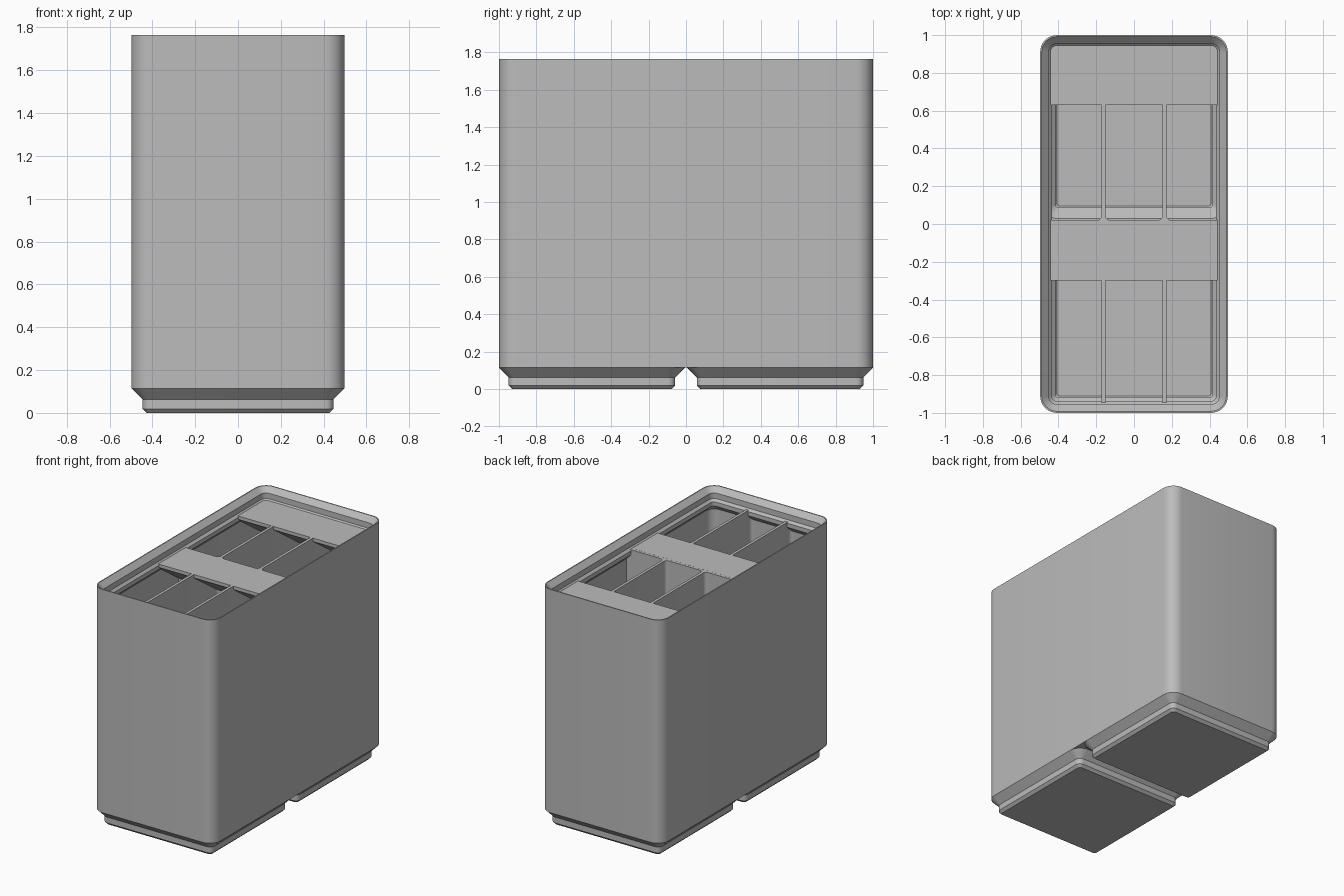
import bpy, bmesh, math

if "Cube" in bpy.data.objects:
    bpy.data.objects.remove(bpy.data.objects["Cube"])

GREY = bpy.data.materials.new("plain grey")
GREY.use_nodes = True
GREY.diffuse_color = (0.5, 0.5, 0.5, 1)
GREY.node_tree.nodes["Principled BSDF"].inputs["Base Color"].default_value = GREY.diffuse_color

# Main sizes
HX, HY, R = 0.497, 1.0, 0.09       # half width, half depth, corner radius
FOOT_TOP, SHELF_Z, TOP = 0.114, 1.677, 1.765
FLOOR = 0.03


def finish(name, bm):
    bmesh.ops.recalc_face_normals(bm, faces=bm.faces)
    mesh = bpy.data.meshes.new(name)
    bm.to_mesh(mesh)
    bm.free()
    mesh.materials.append(GREY)
    obj = bpy.data.objects.new(name, mesh)
    bpy.context.collection.objects.link(obj)
    bpy.ops.object.select_all(action="DESELECT")
    obj.select_set(True)
    bpy.context.view_layer.objects.active = obj
    bpy.ops.object.shade_smooth_by_angle(angle=math.radians(30))
    return obj


def rounded_ring(bm, cy, hx, hy, r, z, steps=8):
    verts = []
    for k, (sx, sy) in enumerate([(1, 1), (-1, 1), (-1, -1), (1, -1)]):
        for i in range(steps + 1):
            a = math.pi / 2 * (k + i / steps)
            verts.append(bm.verts.new((sx * (hx - r) + r * math.cos(a),
                                       cy + sy * (hy - r) + r * math.sin(a), z)))
    return verts


def loft(name, cy, hy, profile, closed):
    """Sweep a (height, inset) profile around a rounded rectangle."""
    bm = bmesh.new()
    rings = [rounded_ring(bm, cy, HX - d, hy - d, max(R - d, 0.015), z) for z, d in profile]
    pairs = list(zip(rings, rings[1:]))
    if closed:
        pairs.append((rings[-1], rings[0]))
    for a, b in pairs:
        for i in range(len(a)):
            j = (i + 1) % len(a)
            bm.faces.new((a[i], a[j], b[j], b[i]))
    return bm, rings


def prism(name, outline, place, lo, hi):
    """Extrude a flat outline from lo to hi; place() maps to 3D."""
    bm = bmesh.new()
    a, b = [[bm.verts.new(place(u, v, w)) for u, v in outline] for w in (lo, hi)]
    bm.faces.new(a)
    bm.faces.new(b)
    for i in range(len(a)):
        j = (i + 1) % len(a)
        bm.faces.new((a[i], a[j], b[j], b[i]))
    return finish(name, bm)


def upright(u, v, w):
    return (u, v, w)


def sideways(u, v, w):
    return (w, u, v)


def rect(x0, x1, y0, y1):
    return [(x0, y0), (x1, y0), (x1, y1), (x0, y1)]


# Outer wall with the stepped stacking lip
wall_profile = [(FOOT_TOP, 0), (TOP, 0), (TOP, 0.008), (1.728, 0.045), (1.687, 0.045),
                (1.67, 0.062), (1.64, 0.062), (1.60, 0.023), (FOOT_TOP, 0.023)]
bm, _ = loft("outer_wall", 0, HY, wall_profile, True)
finish("outer_wall", bm)

# Two hollow feet with chamfered sides
foot_profile = [(FLOOR, 0.09), (0.038, 0.082), (0.065, 0.082), (FOOT_TOP, 0.023),
                (FOOT_TOP, 0), (0.062, 0.052), (0.019, 0.052), (0, 0.071)]
FOOT_Y = HY - HX
for side, label in ((-1, "front"), (1, "back")):
    bm, rings = loft("foot", side * FOOT_Y, HX, foot_profile, False)
    bm.faces.new(rings[0])
    bm.faces.new(rings[-1])
    finish(label + "_foot", bm)

# Middle wall between the two rows, and the fillers beside the foot corners
prism("middle_wall", rect(-0.485, 0.485, -0.02, 0.02), upright, FOOT_TOP, SHELF_Z)
for s, label in ((-1, "right"), (1, "left")):
    prism(label + "_corner_filler", rect(s * 0.44, s * 0.493, -0.09, 0.09),
          upright, FOOT_TOP + 0.001, FOOT_TOP + 0.008)


def divider_outline(x, y0, y1, t=0.0105, r=0.025, steps=5):
    """Thin wall in plan with concave fillets at both ends."""
    arc = [(t + r - r * math.sin(a), r - r * math.cos(a))
           for a in (math.pi / 2 * i / steps for i in range(steps + 1))]
    right = [(u, y0 + v) for u, v in arc] + [(u, y1 - v) for u, v in reversed(arc)]
    return [(x + u, v) for u, v in right] + [(x - u, v) for u, v in reversed(right)]


# Compartment dividers, each with a lower part that fills the foot
for row, label in ((-1, "front"), (1, "back")):
    y0, y1 = sorted((row * 0.02, row * 0.978))
    c = row * FOOT_Y
    half = [(0.469, FOOT_TOP), (0.412, 0.064), (0.412, FLOOR - 0.005)]
    low = [(c + u, v) for u, v in half] + [(c - u, v) for u, v in reversed(half)]
    for s, hand in ((-1, "right"), (1, "left")):
        x = s * 0.161
        prism(f"{label}_{hand}_divider", divider_outline(x, y0, y1), upright,
              FOOT_TOP, SHELF_Z)
        prism(f"{label}_{hand}_divider_base", low, sideways, x - 0.0105, x + 0.0105)

# Label shelves with sloping undersides
for label, edge, back in (("front", -0.30, 0.0), ("back", 0.63, 0.965)):
    z = SHELF_Z + 0.0005
    prism(label + "_label_shelf",
          [(edge, z), (edge, z - 0.025), (back, z - 0.025 - 0.7 * (back - edge)), (back, z)],
          sideways, -0.468, 0.468)
